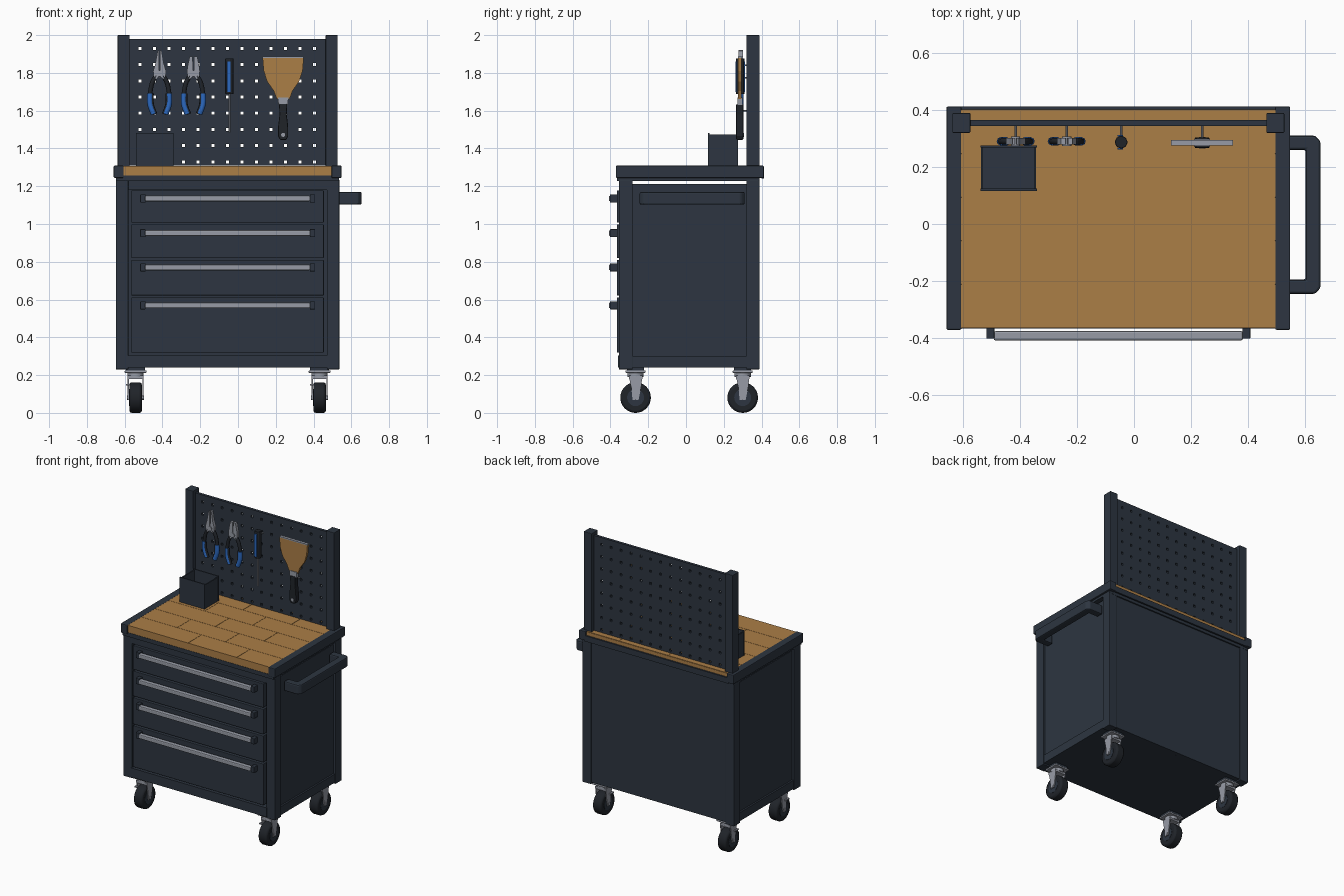
import bpy, bmesh, math
from mathutils import Vector

cube = bpy.data.objects.get("Cube")
if cube:
    bpy.data.objects.remove(cube, do_unlink=True)

CX = -0.055  # middle of the cabinet


def material(name, r, g, b, rough=0.6):
    m = bpy.data.materials.new(name)
    m.use_nodes = True
    m.diffuse_color = (r, g, b, 1)
    node = m.node_tree.nodes["Principled BSDF"]
    node.inputs["Base Color"].default_value = (r, g, b, 1)
    node.inputs["Roughness"].default_value = rough
    return m


NAVY = material("dark_navy_paint", 0.026, 0.036, 0.052)
WOOD = material("wood", 0.41, 0.21, 0.062)
STEEL = material("steel", 0.31, 0.33, 0.38)
BLUE = material("blue_grip", 0.025, 0.14, 0.52)
BLACK = material("black_rubber", 0.014, 0.017, 0.022)


def finish(name, bm, mat, bevel=0.0, smooth=False):
    bmesh.ops.recalc_face_normals(bm, faces=bm.faces)
    me = bpy.data.meshes.new(name)
    bm.to_mesh(me)
    bm.free()
    ob = bpy.data.objects.new(name, me)
    bpy.context.collection.objects.link(ob)
    me.materials.append(mat)
    if bevel:
        mod = ob.modifiers.new("Bevel", 'BEVEL')
        mod.width, mod.segments, mod.limit_method = bevel, 2, 'ANGLE'
    if smooth:
        bpy.ops.object.select_all(action='DESELECT')
        ob.select_set(True)
        bpy.context.view_layer.objects.active = ob
        bpy.ops.object.shade_smooth_by_angle()
    return ob


def prism(name, pts, axis, a, b, mat, bevel=0.0):
    """Extrude a 2D outline along an axis from a to b."""
    place = {'x': lambda p, t: (t, p[0], p[1]),
             'y': lambda p, t: (p[0], t, p[1]),
             'z': lambda p, t: (p[0], p[1], t)}[axis]
    bm = bmesh.new()
    lo, hi = [[bm.verts.new(place(p, t)) for p in pts] for t in (a, b)]
    bm.faces.new(lo)
    bm.faces.new(hi)
    for i in range(len(pts)):
        j = (i + 1) % len(pts)
        bm.faces.new((lo[i], lo[j], hi[j], hi[i]))
    return finish(name, bm, mat, bevel)


def box(name, x, y, z, mat=NAVY, bevel=0.0):
    outline = [(x[0], y[0]), (x[1], y[0]), (x[1], y[1]), (x[0], y[1])]
    return prism(name, outline, 'z', z[0], z[1], mat, bevel)


def span(s, inner, outer):
    """X range on side s of the cabinet middle."""
    return sorted((CX + s * inner, CX + s * outer))


def rod(name, centre, radius, length, axis, mat, sides=24, bevel=0.0):
    bm = bmesh.new()
    bmesh.ops.create_cone(bm, cap_ends=True, segments=sides, radius1=radius,
                          radius2=radius, depth=length)
    turn = Vector((0, 0, 1)).rotation_difference(Vector(axis)).to_matrix()
    bmesh.ops.rotate(bm, verts=bm.verts, matrix=turn)
    bmesh.ops.translate(bm, verts=bm.verts, vec=centre)
    return finish(name, bm, mat, bevel, True)


def tube(name, pts, radius, mat):
    cu = bpy.data.curves.new(name, 'CURVE')
    cu.dimensions, cu.bevel_depth = '3D', radius
    cu.bevel_resolution, cu.resolution_u, cu.use_fill_caps = 2, 6, True
    sp = cu.splines.new('BEZIER')
    sp.bezier_points.add(len(pts) - 1)
    for bp, p in zip(sp.bezier_points, pts):
        bp.co = p
        bp.handle_left_type = bp.handle_right_type = 'AUTO'
    cu.materials.append(mat)
    ob = bpy.data.objects.new(name, cu)
    bpy.context.collection.objects.link(ob)
    bpy.ops.object.select_all(action='DESELECT')
    ob.select_set(True)
    bpy.context.view_layer.objects.active = ob
    bpy.ops.object.convert(target='MESH')


# Cabinet shell, corner posts and rails
box("cabinet_body", span(1, -0.575, 0.575), (-0.31, 0.35), (0.24, 1.212))
box("back_panel", span(1, -0.53, 0.53), (0.34, 0.38), (0.24, 1.23))
box("top_rail", span(1, -0.53, 0.53), (-0.352, -0.3), (1.18, 1.235))
box("bottom_rail", span(1, -0.53, 0.53), (-0.36, -0.3), (0.24, 0.305))
for s, side in ((-1, "right"), (1, "left")):
    for y, end in (((-0.355, -0.283), "front"), ((0.32, 0.389), "back")):
        box(f"{end}_{side}_post", span(s, 0.525, 0.592), y, (0.23, 1.235), bevel=0.004)
    box(f"{side}_sill", span(s, 0.54, 0.587), (-0.29, 0.33), (0.24, 0.3))

# Drawers with bar handles
drawers = [(1.008, 1.177, 1.135), (0.82, 0.997, 0.952), (0.622, 0.809, 0.77), (0.32, 0.611, 0.569)]
for n, (low, high, grip) in enumerate(drawers, 1):
    box(f"drawer_{n}", span(1, -0.509, 0.509), (-0.366, -0.3), (low, high), bevel=0.003)
    box(f"drawer_handle_{n}", span(1, -0.437, 0.437), (-0.408, -0.376),
        (grip - 0.015, grip + 0.015), STEEL, 0.006)
    for s in (-1, 1):
        box(f"handle_end_{n}", span(s, 0.435, 0.463), (-0.402, -0.36),
            (grip - 0.021, grip + 0.021), bevel=0.003)

# Worktop: tray, rims and staggered planks
box("worktop_tray", span(1, -0.59, 0.59), (-0.366, 0.39), (1.228, 1.257))
box("back_rim", span(1, -0.56, 0.56), (0.4, 0.412), (1.24, 1.28))
for s in (-1, 1):
    box("side_rim", span(s, 0.55, 0.603), (-0.371, 0.412), (1.244, 1.309), bevel=0.005)
box("worktop_core", span(1, -0.553, 0.553), (-0.364, 0.401), (1.254, 1.304), WOOD)
row = 0.153
for i in range(5):
    cuts = [-0.553, -0.27, 0.105, 0.553] if i % 2 else [-0.553, -0.08, 0.3, 0.553]
    y = -0.364 + i * row
    for a, b in zip(cuts, cuts[1:]):
        box("plank", (CX + a, CX + b - 0.002), (y, y + row - 0.002), (1.29, 1.307), WOOD)

# Push handle on the side
prism("push_handle", [(0.53, 0.31), (0.635, 0.31), (0.654, 0.29), (0.654, -0.225),
                      (0.635, -0.245), (0.53, -0.245), (0.53, -0.195), (0.602, -0.195),
                      (0.602, 0.26), (0.53, 0.26)], 'z', 1.102, 1.17, NAVY, 0.008)

# Casters
for s in (-1, 1):
    for y in (-0.267, 0.3):
        x = CX + s * 0.487
        box("caster_plate", (x - 0.058, x + 0.058), (y - 0.053, y + 0.053), (0.212, 0.224), STEEL, 0.003)
        box("caster_mount", (x - 0.05, x + 0.05), (y - 0.045, y + 0.045), (0.222, 0.242), NAVY)
        rod("caster_swivel", (x, y, 0.203), 0.043, 0.024, (0, 0, 1), STEEL)
        box("fork_crown", (x - 0.042, x + 0.042), (y - 0.036, y + 0.036), (0.18, 0.197), STEEL)
        rod("wheel", (x, y, 0.081), 0.081, 0.066, (1, 0, 0), BLACK, 32, 0.012)
        rod("wheel_hub", (x, y, 0.081), 0.045, 0.07, (1, 0, 0), NAVY)
        rod("axle", (x, y, 0.081), 0.012, 0.09, (1, 0, 0), STEEL, 12)
        for t in (-1, 1):
            prism("fork_cheek", [(y - 0.036, 0.195), (y + 0.036, 0.195), (y + 0.03, 0.14),
                                 (y + 0.016, 0.068), (y - 0.016, 0.068), (y - 0.022, 0.13)],
                  'x', x + t * 0.036, x + t * 0.042, STEEL)
        box("brake_tab", (x - 0.052, x - 0.03), (y - 0.04, y), (0.145, 0.153), STEEL)

# Perforated back board: a sheet with square holes between two uprights
xs, zs = [CX - 0.52], [1.309]
for i in range(13):
    xs += [-0.519 + i * 0.0771 - 0.008, -0.519 + i * 0.0771 + 0.008]
for j in range(8):
    zs += [1.329 + j * 0.0858 - 0.008, 1.329 + j * 0.0858 + 0.008]
xs.append(CX + 0.52)
zs.append(1.979)
bm = bmesh.new()
grid = [[bm.verts.new((x, 0.3545, z)) for z in zs] for x in xs]
for i in range(len(xs) - 1):
    for j in range(len(zs) - 1):
        if not (i % 2 and j % 2):
            bm.faces.new((grid[i][j], grid[i + 1][j], grid[i + 1][j + 1], grid[i][j + 1]))
board = finish("peg_board", bm, NAVY)
sheet = board.modifiers.new("Thickness", 'SOLIDIFY')
sheet.thickness, sheet.offset = 0.02, 0
for s in (-1, 1):
    box("board_upright", span(s, 0.519, 0.582), (0.32, 0.389), (1.3, 2.0), bevel=0.003)

# Open parts bin
bx, by, bz = (-0.533, -0.347), (0.12, 0.272), (1.307, 1.475)
box("bin_floor", bx, by, (1.307, 1.317))
for x in bx:
    box("bin_side", (x - 0.004, x + 0.004), by, bz)
for y in by:
    box("bin_end", (bx[0] - 0.006, bx[1] + 0.006), (y - 0.004, y + 0.004), (1.307, 1.482))


# Pliers
def pliers(name, cx, jaw):
    y = 0.29
    for s in (-1, 1):
        prism(name + "_jaw", [(cx + s * u, z) for u, z in jaw], 'y', y - 0.011, y + 0.011, STEEL)
        arm = [(cx + s * u, y, z) for u, z in
               [(0.018, 1.785), (0.038, 1.75), (0.051, 1.69), (0.05, 1.635), (0.032, 1.582)]]
        tube(name + "_handle", arm[:3], 0.012, BLACK)
        tube(name + "_grip", arm[2:], 0.015, BLUE)
        tube(name + "_grip_liner", [(p[0] - s * 0.009, y, p[2]) for p in arm[2:]], 0.011, BLACK)
    rod(name + "_pivot", (cx, y, 1.797), 0.016, 0.034, (0, 1, 0), STEEL, 16)
    rod(name + "_hook", (cx, 0.318, 1.775), 0.004, 0.06, (0, 1, 0), STEEL, 8)


base = [(0.034, 1.81), (0.032, 1.785), (0.018, 1.765), (0, 1.785)]
pliers("long_pliers", -0.415, [(0.003, 1.83), (0.003, 1.92), (0.011, 1.915), (0.022, 1.85)] + base)
pliers("short_pliers", -0.236, [(0.003, 1.83), (0.004, 1.886), (0.02, 1.886), (0.03, 1.84)] + base)

# Screwdriver
dx, dy = -0.045, 0.287
rod("screwdriver_handle", (dx, dy, 1.782), 0.023, 0.19, (0, 0, 1), BLACK, 8, 0.003)
for s in (-1, 1):
    box("screwdriver_inlay", (dx - 0.012, dx + 0.006), sorted((dy + s * 0.02, dy + s * 0.026)),
        (1.7, 1.86), BLUE)
rod("screwdriver_shaft", (dx, dy, 1.588), 0.006, 0.205, (0, 0, 1), STEEL, 12)
rod("screwdriver_hook", (dx, 0.325, 1.84), 0.004, 0.05, (0, 1, 0), STEEL, 8)

# Scraper
sx, sy = 0.239, 0.285


def scraper_part(name, half, depth, mat, bevel=0.0):
    pts = [(sx + u, z) for u, z in half] + [(sx - u, z) for u, z in reversed(half)]
    prism(name, pts, 'y', sy - depth, sy + depth, mat, bevel)


scraper_part("scraper_blade", [(0.109, 1.88), (0.103, 1.81), (0.085, 1.755), (0.05, 1.705),
                               (0.034, 1.662)], 0.009, WOOD)
scraper_part("scraper_edge", [(0.109, 1.888), (0.109, 1.88)], 0.01, STEEL)
scraper_part("scraper_ferrule", [(0.028, 1.67), (0.025, 1.63)], 0.013, STEEL)
scraper_part("scraper_handle", [(0.022, 1.636), (0.019, 1.58), (0.026, 1.52), (0.027, 1.465),
                                (0.016, 1.445)], 0.019, BLACK, 0.006)
rod("scraper_eyelet", (sx, sy, 1.472), 0.011, 0.042, (0, 1, 0), STEEL, 16)
rod("scraper_hook", (sx, 0.325, 1.6), 0.004, 0.05, (0, 1, 0), STEEL, 8)
